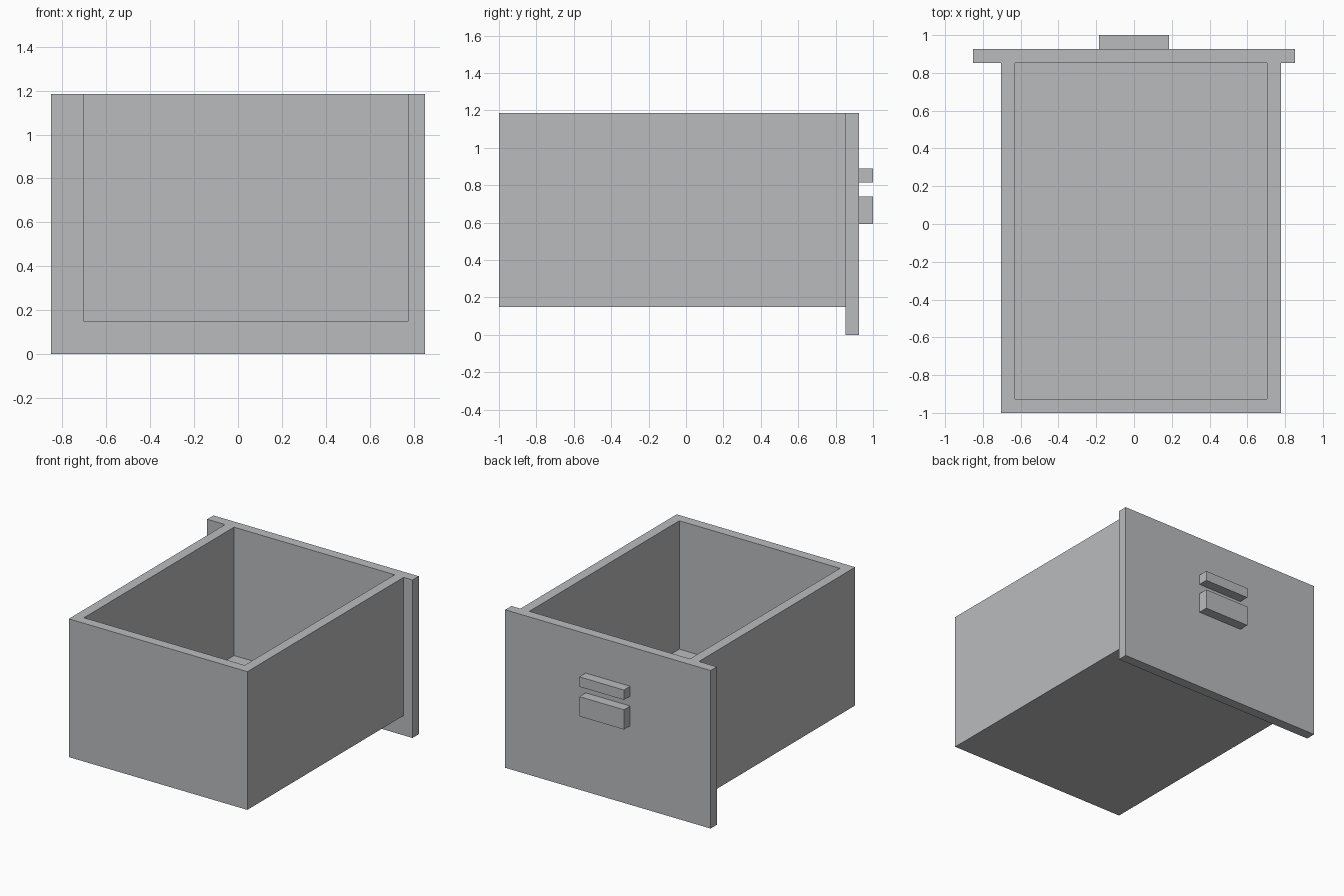
import bpy
from mathutils import Vector

cube = bpy.data.objects.get("Cube")
if cube:
    bpy.data.objects.remove(cube, do_unlink=True)

U = 2 / 27  # board thickness, the module of the whole piece

grey = bpy.data.materials.new("light grey")
grey.use_nodes = True
colour = (0.49, 0.5, 0.51, 1)
grey.diffuse_color = colour
grey.node_tree.nodes["Principled BSDF"].inputs["Base Color"].default_value = colour


def board(name, low, high):
    """Box between two corners given in board thicknesses."""
    low, high = Vector(low) * U, Vector(high) * U
    bpy.ops.mesh.primitive_cube_add(size=1, location=(low + high) / 2)
    obj = bpy.context.object
    obj.name = obj.data.name = name
    obj.scale = high - low
    bpy.ops.object.transform_apply(location=False, rotation=False, scale=True)
    obj.data.materials.append(grey)
    return obj


# Tray: floor between three walls, set slightly off centre
board("drawer_floor", (-8.5, -12.5, 2), (9.5, 11.5, 3))
board("right_wall", (-9.5, -13.5, 2), (-8.5, 11.5, 16))
board("left_wall", (9.5, -13.5, 2), (10.5, 11.5, 16))
board("end_wall", (-8.5, -13.5, 2), (9.5, -12.5, 16))

# Wide face panel closing the tray, with two handle bars
board("face_panel", (-11.5, 11.5, 0), (11.5, 12.5, 16))
board("lower_handle_bar", (-2.5, 12.5, 8), (2.5, 13.5, 10))
board("upper_handle_bar", (-2.5, 12.5, 11), (2.5, 13.5, 12))
